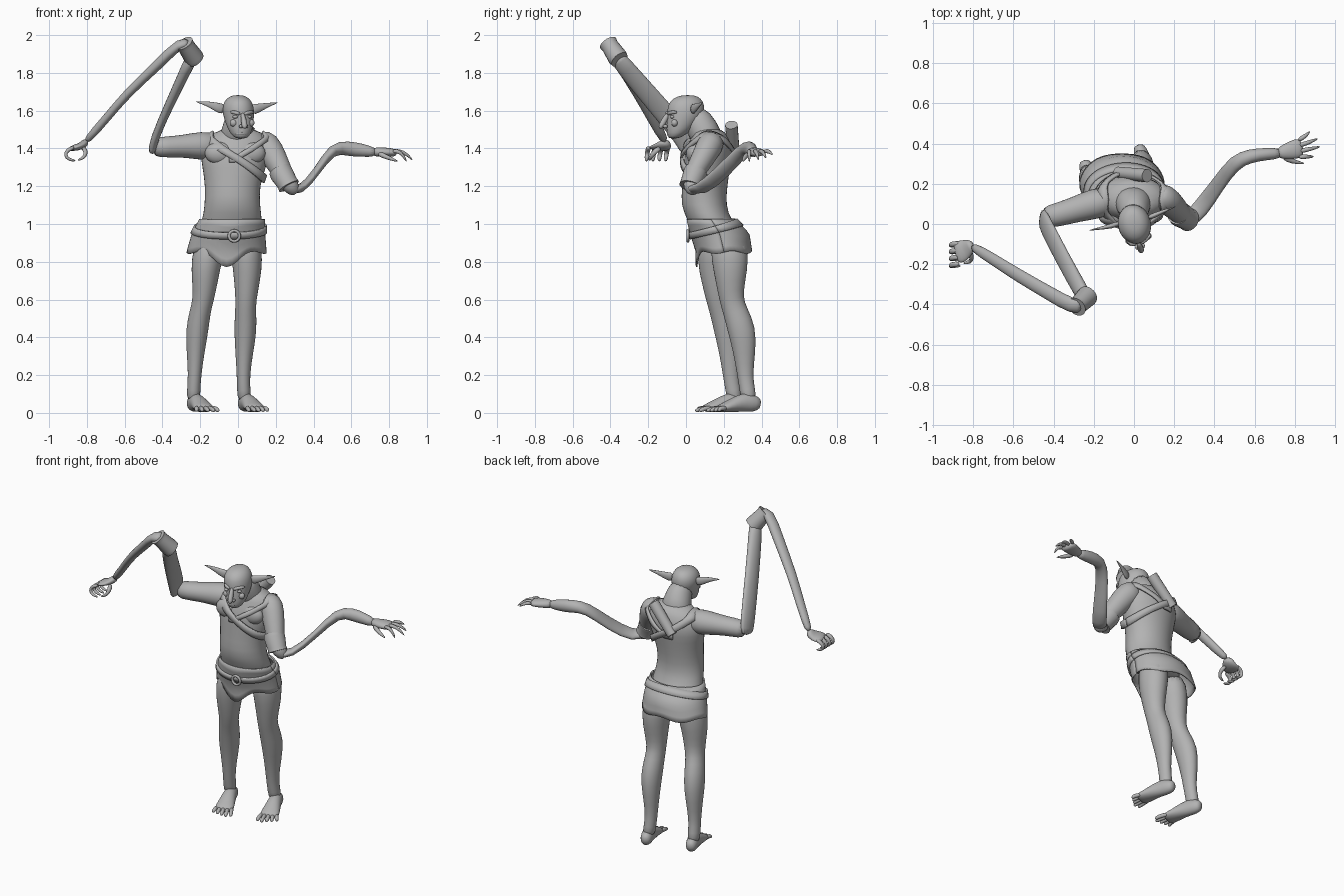
import bpy, math
from mathutils import Vector as V

grey = bpy.data.materials.new("plain_grey")
grey.diffuse_color = (0.45, 0.45, 0.45, 1)
X, Y, Z = V((1, 0, 0)), V((0, 1, 0)), V((0, 0, 1))


def make(name, verts, faces, sub=0, thick=0, sharp=None):
    me = bpy.data.meshes.new(name)
    me.from_pydata([tuple(v) for v in verts], [], faces)
    me.materials.append(grey)
    me.shade_smooth()
    if sharp:
        me.set_sharp_from_angle(angle=math.radians(sharp))
    ob = bpy.data.objects.new(name, me)
    bpy.context.collection.objects.link(ob)
    if thick:
        m = ob.modifiers.new("thickness", 'SOLIDIFY')
        m.thickness, m.offset = thick, 0
    if sub:
        m = ob.modifiers.new("smooth", 'SUBSURF')
        m.levels = m.render_levels = sub
    return ob


def tube(name, rings, ref=X, n=14, sub=1, flat=False, sharp=None):
    """Sweep ellipses; each ring is x, y, z, radius along ref, other radius."""
    c = [V(r[:3]) for r in rings]
    verts, faces = [], []
    for i, r in enumerate(rings):
        t = Z if flat else (c[min(i + 1, len(c) - 1)] - c[max(i - 1, 0)]).normalized()
        s = (ref - t * ref.dot(t)).normalized()
        w = t.cross(s)
        for k in range(n):
            a = 2 * math.pi * k / n
            verts.append(c[i] + s * r[3] * math.cos(a) + w * r[-1] * math.sin(a))
    for i in range(len(rings) - 1):
        for k in range(n):
            j = (k + 1) % n
            faces.append((i * n + k, i * n + j, (i + 1) * n + j, (i + 1) * n + k))
    faces.append(tuple(reversed(range(n))))
    faces.append(tuple(range((len(rings) - 1) * n, len(rings) * n)))
    return make(name, verts, faces, sub, sharp=sharp)


def ball(name, loc, r):
    h = [(-1, .05), (-.9, .44), (-.6, .8), (0, 1), (.6, .8), (.9, .44), (1, .05)]
    return tube(name, [(loc[0], loc[1], loc[2] + r[2] * z, r[0] * q, r[1] * q) for z, q in h],
                n=12, flat=True)


def section(table, z):
    """Interpolated centre and radii of a body table at height z."""
    z = max(table[0][2], min(table[-1][2], z))
    for p, q in zip(table, table[1:]):
        if z <= q[2]:
            f = (z - p[2]) / (q[2] - p[2])
            return [u + (v - u) * f for u, v in zip(p, q)]


def band(name, table, zfun, rows, off, thick, start=0.0, end=2 * math.pi, n=48):
    """Sheet wrapped on a body table; zfun(angle, row) gives the height."""
    verts, faces = [], []
    for i in range(n + 1):
        a = start + (end - start) * i / n
        for r in range(rows):
            z = zfun(a, r / (rows - 1))
            s = section(table, z)
            verts.append((s[0] + (s[3] + off) * math.cos(a), s[1] + (s[4] + off) * math.sin(a), z))
    for i in range(n):
        for r in range(rows - 1):
            p = i * rows + r
            faces.append((p, p + rows, p + rows + 1, p + 1))
    return make(name, verts, faces, 0, thick, 40)


# Torso and chest
torso = [(-.05, .18, .92, .18, .14), (-.03, .125, 1.02, .16, .115), (-.03, .09, 1.1, .148, .122),
         (-.03, .1, 1.2, .145, .12), (-.02, .11, 1.3, .17, .125), (-.015, .12, 1.38, .19, .13),
         (0, .13, 1.46, .165, .1), (0, .115, 1.51, .085, .075)]
tube("torso", torso, n=20, flat=True)
for side, px, py in (("right", -.1, .035), ("left", .07, .045)):
    ball(side + "_chest_muscle", (px, py, 1.375), (.085, .05, .06))

# Head, neck and face
tube("neck", [(0, .03, 1.6, .07, .075), (0, .09, 1.5, .08, .085), (-.01, .13, 1.42, .12, .09)])
head_axis = V((.97, .22, 0))
head = [(.018, -.068, 1.45, .03, .025), (.014, -.045, 1.48, .058, .058), (.008, -.02, 1.53, .073, .085),
        (.003, 0, 1.58, .084, .1), (0, 0, 1.63, .083, .1), (0, .005, 1.665, .062, .078),
        (0, .01, 1.683, .028, .035)]
tube("head", head, head_axis, n=20, flat=True)
tube("nose", [(.022, -.09, 1.59, .011, .012), (.03, -.115, 1.55, .015, .017),
              (.036, -.132, 1.518, .018, .016), (.036, -.138, 1.505, .008, .008)], head_axis, n=10)
for side, sx in (("right", -1), ("left", 1)):
    ex, ey = .022 + sx * .037, -.088 + sx * .012
    ball(side + "_nostril", (.03 + sx * .015, -.112 + sx * .003, 1.517), (.01, .014, .01))
    ball(side + "_eye", (ex, ey + .004, 1.567), (.016, .014, .009))
    ball(side + "_cheek", (ex + sx * .008, ey + .016, 1.535), (.023, .02, .02))
    tube(side + "_brow", [(.022 + sx * .008, -.1, 1.58, .01, .009), (ex, ey - .004, 1.592, .012, .012),
                          (ex + sx * .028, ey + .03, 1.592, .008, .008)], Z, n=8)
for k, z in enumerate((1.492, 1.481)):
    tube(("upper", "lower")[k] + "_lip", [(-.02, -.085, z - .004, .006, .006), (.022, -.105, z, .008, .008),
                                          (.058, -.07, z - .004, .006, .006)], Z, n=8)
tube("right_ear", [(-.07, .005, 1.605, .032, .014), (-.11, -.01, 1.618, .026, .014),
                   (-.16, -.02, 1.637, .014, .008), (-.225, -.032, 1.648, .002, .002)], Z, n=10)
tube("left_ear", [(.07, .03, 1.605, .032, .014), (.105, .045, 1.612, .026, .014),
                  (.15, .065, 1.628, .014, .008), (.212, .088, 1.643, .002, .002)], Z, n=10)

# Skirt with a pointed front flap, belt and buckle
hips = [(-.06, .215, .76, .215, .155), (-.06, .2, .86, .203, .142), (-.05, .178, .95, .186, .15),
        (-.03, .13, 1.03, .165, .12)]


def skirt_z(a, r):
    low = .85 + .008 * math.sin(5 * a) - .07 * math.exp(-((a - 1.5 * math.pi) / .4) ** 2)
    return 1.025 + (low - 1.025) * r


band("skirt", hips, skirt_z, 7, .004, .008)
band("belt", hips, lambda a, r: .99 + .035 * math.sin(a) - .035 * r, 3, .012, .012)
bpy.ops.mesh.primitive_torus_add(major_radius=.028, minor_radius=.008, major_segments=20,
                                 minor_segments=8, location=(-.02, .01, .937), rotation=(math.pi / 2, 0, 0))
buckle = bpy.context.object
buckle.name = "belt_buckle"
buckle.data.materials.append(grey)
buckle.data.shade_smooth()

# Chest straps and carried case on the back
band("chest_strap", torso, lambda a, r: 1.375 - .115 * math.cos(a) - .042 * r, 3, .012, .014)
band("shoulder_strap", torso, lambda a, r: 1.36 + .13 * max(0, math.cos(a)) - .035 * r, 3, .012, .012,
     -math.pi * .55, math.pi * .6)
tube("back_case", [(.065, .24, 1.525, .033), (.035, .243, 1.49, .033), (-.08, .255, 1.36, .03)],
     n=16, sub=0, sharp=40)

# Legs
heights = [(.95, .085, .1), (.8, .083, .1), (.7, .07, .08), (.6, .056, .064), (.54, .056, .066),
           (.44, .062, .077), (.32, .048, .06), (.2, .035, .041), (.12, .036, .042), (.06, .036, .04)]
left_path = [(.035, .22), (.05, .235), (.048, .235), (.042, .24), (.04, .26),
             (.04, .297), (.033, .31), (.028, .312), (.03, .325), (.035, .335)]
right_path = [(-.13, .165), (-.17, .157), (-.175, .16), (-.183, .17), (-.2, .19),
              (-.217, .224), (-.225, .235), (-.229, .236), (-.235, .25), (-.235, .26)]
for side, path, hx, hy in (("left", left_path, .02, .395), ("right", right_path, -.25, .318)):
    tube(side + "_leg", [(x, y, *h) for (x, y), h in zip(path, heights)], n=16)
    # Foot and fanned toes
    d, across = V((.33, -.944, 0)), V((.944, .33, 0))
    heel = V((hx, hy, 0))

    def at(f, s, z):
        return heel + d * f + across * s + Z * z
    tube(side + "_foot", [(*at(0, 0, .045), .022, .026), (*at(.03, 0, .05), .038, .046),
                          (*at(.09, 0, .058), .04, .054), (*at(.15, 0, .043), .05, .04),
                          (*at(.205, 0, .028), .059, .026), (*at(.24, 0, .022), .055, .018)], across, n=12)
    for k in range(5):
        s = (k - 2) * (1 if side == "left" else -1)
        reach = .295 - .012 * abs(k - 1)
        tube(f"{side}_toe_{k + 1}", [(*at(.2, s * .021, .026), .013, .014), (*at(.25, s * .026, .024), .013, .014),
                                     (*at(reach - .01, s * .028, .014), .012, .012),
                                     (*at(reach, s * .028, .01), .006, .006)], across, n=8)

# Left arm: upper arm, cuff, stretched forearm
tube("left_upper_arm", [(.1, .15, 1.45, .06, .06), (.15, .13, 1.425, .075, .08), (.2, .085, 1.34, .062, .066),
                        (.245, .035, 1.255, .052, .052), (.28, .025, 1.195, .046, .046),
                        (.31, .05, 1.165, .035, .03)], Y)
tube("left_cuff", [(.222, .055, 1.285, .06), (.23, .047, 1.268, .063), (.262, .026, 1.215, .056),
                   (.27, .022, 1.2, .059)], Y, n=18, sub=0, sharp=40)
tube("left_forearm", [(.275, .025, 1.2, .045, .035), (.325, .065, 1.165, .05, .026),
                      (.42, .2, 1.28, .045, .018), (.5, .31, 1.405, .04, .032),
                      (.58, .34, 1.4, .036, .043), (.66, .348, 1.39, .031, .035),
                      (.735, .352, 1.378, .028, .026)], Y)

# Left open hand
tube("left_palm", [(.71, .35, 1.382, .027, .026), (.76, .36, 1.38, .042, .026), (.81, .375, 1.38, .052, .024),
                   (.84, .38, 1.375, .045, .018)], Y, n=12)
for k, (ty, tx, tz) in enumerate([(.46, .875, 1.365), (.425, .915, 1.345), (.385, .927, 1.335), (.335, .895, 1.325)]):
    ky = .415 - k * .027
    tube(f"left_finger_{k + 1}", [(.815, ky, 1.385, .014, .014), ((.83 + tx) / 2, (ky + ty) / 2, 1.387, .012, .012),
                                  (tx, ty, tz, .004, .004)], Y, n=8)
tube("left_thumb", [(.74, .335, 1.375, .017, .017), (.785, .31, 1.355, .014, .014),
                    (.85, .3, 1.33, .005, .005)], Y, n=8)

# Right arm: upper arm, raised strip, cuff, long forearm
tube("right_upper_arm", [(-.1, .12, 1.41, .07, .075), (-.2, .1, 1.415, .08, .078), (-.28, .075, 1.412, .066, .062),
                         (-.38, .045, 1.408, .06, .056), (-.455, .03, 1.405, .056, .055)], Y)
tube("right_stretched_arm", [(-.455, .03, 1.37, .06, .022), (-.45, .015, 1.44, .062, .022),
                             (-.355, -.17, 1.65, .056, .025), (-.26, -.34, 1.85, .05, .032),
                             (-.24, -.37, 1.89, .04, .035)], Y)
tube("right_cuff", [(-.225, -.352, 1.87, .05), (-.235, -.362, 1.882, .053), (-.275, -.402, 1.942, .046),
                    (-.285, -.412, 1.957, .05)], Y, n=18, sub=0, sharp=40)
tube("right_forearm", [(-.262, -.398, 1.945, .04, .035), (-.3, -.415, 1.97, .04, .03), (-.42, -.345, 1.845, .036, .028),
                       (-.585, -.25, 1.695, .034, .024), (-.7, -.175, 1.555, .03, .022),
                       (-.815, -.105, 1.425, .026, .024)], Y)

# Right curled hand
tube("right_palm", [(-.8, -.1, 1.44, .026, .024), (-.83, -.12, 1.41, .048, .02),
                    (-.865, -.14, 1.405, .06, .017), (-.89, -.145, 1.395, .055, .013)], Y, n=12)
for k in range(4):
    y = -.095 - k * .034
    tube(f"right_finger_{k + 1}", [(-.865, y, 1.407, .015, .013), (-.905, y - .005, 1.392, .014, .012),
                                   (-.917, y - .01, 1.362, .013, .011), (-.895, y - .012, 1.34, .011, .01),
                                   (-.858, y - .012, 1.335, .005, .005)], Y, n=8)
tube("right_thumb", [(-.82, -.135, 1.405, .018, .016), (-.802, -.17, 1.38, .015, .013),
                     (-.815, -.19, 1.35, .012, .011), (-.85, -.195, 1.337, .005, .005)], Y, n=8)
